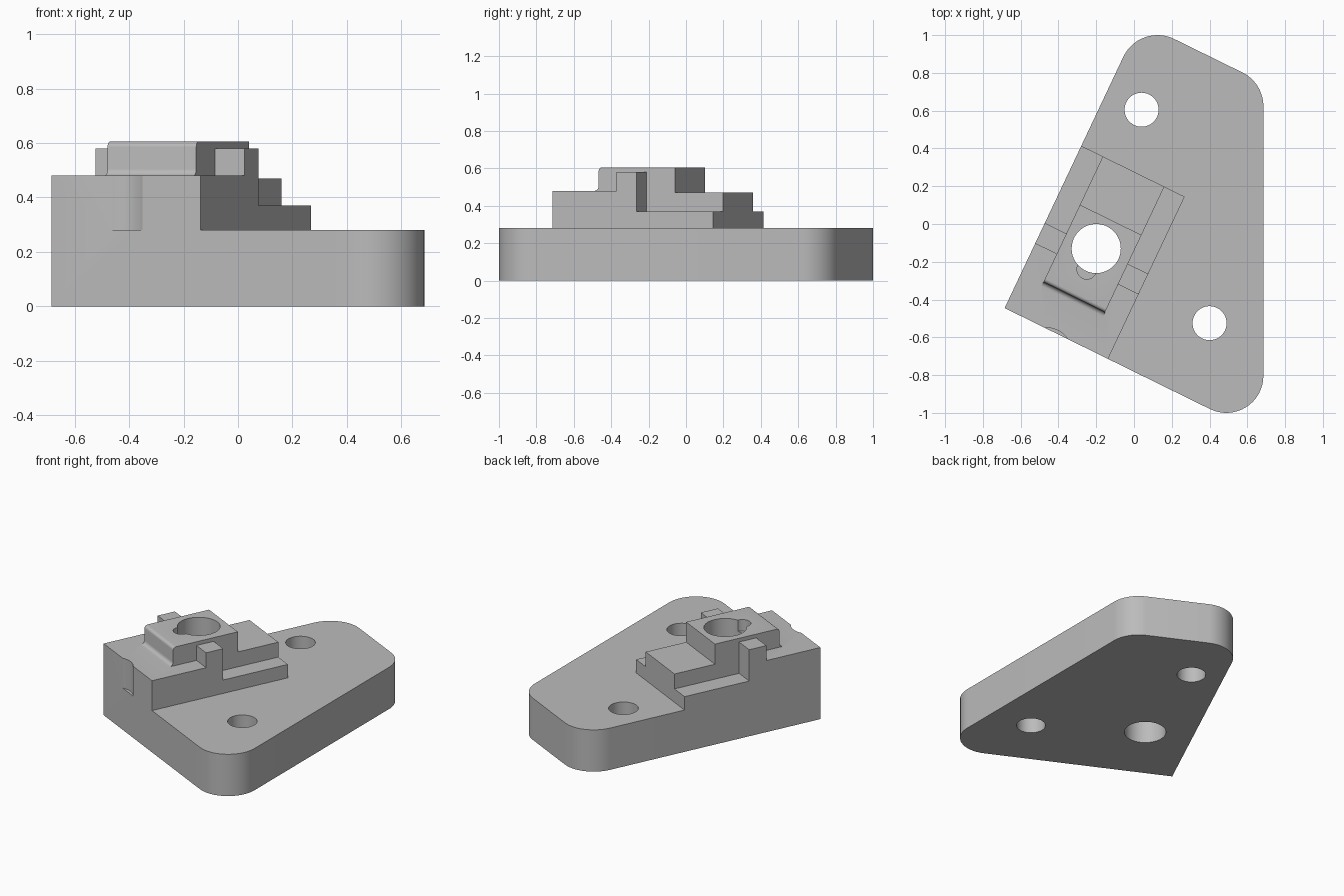
import bpy, bmesh
from math import radians, cos, sin, pi
from mathutils import Vector, Matrix

old = bpy.data.objects.get("Cube")
if old:
    bpy.data.objects.remove(old, do_unlink=True)

grey = bpy.data.materials.new("plain_grey")
grey.use_nodes = True
colour = (0.5, 0.5, 0.5, 1)
grey.diffuse_color = colour
grey.node_tree.nodes["Principled BSDF"].inputs["Base Color"].default_value = colour

# Slanted frame of the clamp block: corner, across and along directions
CORNER = Vector((-0.685, -0.445))
ACROSS = Vector((cos(radians(26.2)), -sin(radians(26.2))))
ALONG = Vector((sin(radians(25.3)), cos(radians(25.3))))
WIDTH, LENGTH = 0.61, 0.95
BASE_TOP = 0.28


def place(u, v):
    return CORNER + ACROSS * u + ALONG * v


def prism(name, loop, offset):
    """Solid made by sweeping a closed loop of points along an offset."""
    bm = bmesh.new()
    face = bm.faces.new([bm.verts.new(p) for p in loop])
    swept = bmesh.ops.extrude_face_region(bm, geom=[face])["geom"]
    verts = [g for g in swept if isinstance(g, bmesh.types.BMVert)]
    bmesh.ops.translate(bm, verts=verts, vec=offset)
    bmesh.ops.recalc_face_normals(bm, faces=bm.faces)
    mesh = bpy.data.meshes.new(name)
    bm.to_mesh(mesh)
    bm.free()
    mesh.materials.append(grey)
    obj = bpy.data.objects.new(name, mesh)
    bpy.context.collection.objects.link(obj)
    return obj


def arc(cx, cy, r, start, end, n=16):
    return [(cx + r * cos(radians(start + (end - start) * i / n)),
             cy + r * sin(radians(start + (end - start) * i / n))) for i in range(n + 1)]


def upright(name, outline, bottom, top):
    return prism(name, [(x, y, bottom) for x, y in outline], (0, 0, top - bottom))


def cross_block(name, profile, u0, u1):
    """Profile of (along, height) points swept across the block."""
    loop = [(*place(u0, v), z) for v, z in profile]
    return prism(name, loop, (*(ACROSS * (u1 - u0)), 0))


def combine(target, other, operation):
    mod = target.modifiers.new(operation.title(), "BOOLEAN")
    mod.operation, mod.solver, mod.object = operation, "EXACT", other
    bpy.ops.object.select_all(action="DESELECT")
    bpy.context.view_layer.objects.active = target
    target.select_set(True)
    bpy.ops.object.modifier_apply(modifier=mod.name)
    bpy.data.objects.remove(other, do_unlink=True)


# Base plate with three rounded corners
outline = [place(0, 0), place(WIDTH, 0)]
outline += arc(0.489, -0.804, 0.196, -116.2, 0)
outline += arc(0.485, 0.623, 0.2, 0, 63.8)
outline += arc(0.1245, 0.8, 0.2, 63.8, 154.7)
outline += [place(0, LENGTH)]
plate = upright("mounting_plate", outline, 0, BASE_TOP)

# Full-width body with the two side lugs
body = cross_block("block_body", [
    (0, BASE_TOP), (0, 0.48), (0.378, 0.48), (0.378, 0.58),
    (0.498, 0.58), (0.498, 0.37), (LENGTH, 0.37), (LENGTH, BASE_TOP)], 0, WIDTH)

# Narrow centre step and raised nose, with a rounded front
fillet = arc(0.19, 0.505, 0.025, -90, 0, 6)
crown = arc(0.235, 0.585, 0.02, 180, 90, 6)
nose = cross_block("raised_nose", [(0.19, 0.4)] + fillet + crown + [
    (0.667, 0.605), (0.667, 0.47), (LENGTH, 0.47), (LENGTH, 0.33), (0.5, 0.33)], 0.127, 0.49)

combine(body, nose, "UNION")
combine(plate, body, "UNION")
plate.name = "clamp_bracket"

# Through holes: clamp bore and two mounting holes
for name, x, y, r in (("bore", -0.2, -0.13, 0.13),
                      ("rear_hole", 0.04, 0.605, 0.09),
                      ("front_hole", 0.4, -0.525, 0.09)):
    hole = upright(name, arc(x, y, r, 0, 360, 64)[:-1], -0.1, 0.8)
    hole.hide_render = True
    combine(plate, hole, "DIFFERENCE")

# Shallow key slot beside the bore
slot = arc(-0.25, -0.24, 0.052, 154.7, 334.7) + arc(-0.21, -0.155, 0.052, -25.3, 154.7)
key = upright("key_slot", slot, 0.53, 0.8)
key.hide_render = True
combine(plate, key, "DIFFERENCE")

# Scalloped relief in the front wall
relief = upright("front_relief", arc(-0.459, -0.678, 0.128, 0, 360, 64)[:-1], BASE_TOP, 0.8)
relief.hide_render = True
combine(plate, relief, "DIFFERENCE")

plate.select_set(True)
bpy.context.view_layer.objects.active = plate
bpy.ops.object.shade_smooth_by_angle(angle=radians(30))
